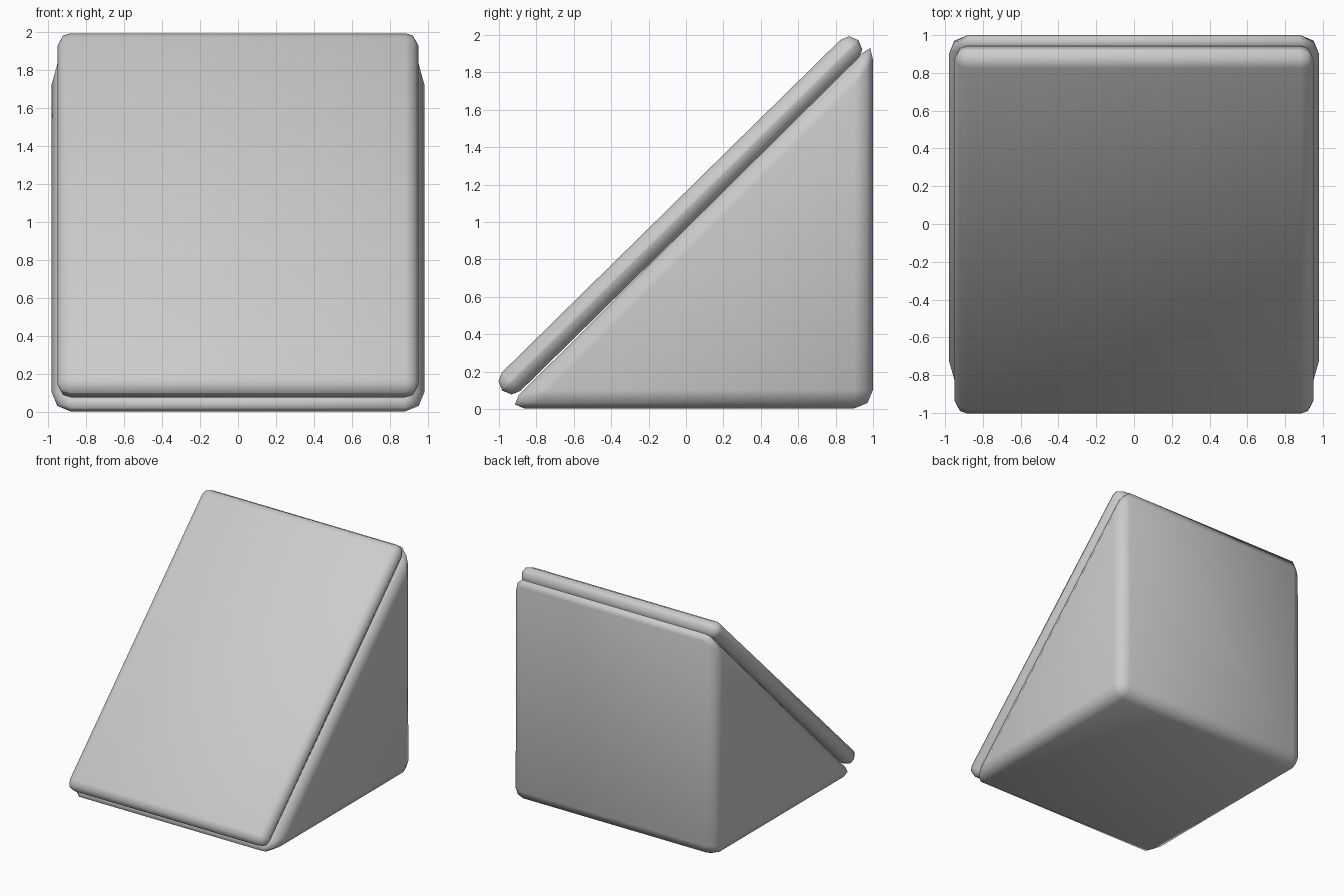
import bpy, bmesh, math
from mathutils import Matrix

if "Cube" in bpy.data.objects:
    bpy.data.objects.remove(bpy.data.objects["Cube"])


def finish(name, bm, width):
    """Turn a bmesh into a smooth object with rounded edges."""
    bmesh.ops.recalc_face_normals(bm, faces=bm.faces)
    bmesh.ops.bevel(bm, geom=bm.edges[:], offset=width, offset_type='OFFSET',
                    segments=2, profile=0.5, affect='EDGES', clamp_overlap=True)
    for f in bm.faces:
        f.smooth = True
    mesh = bpy.data.meshes.new(name)
    bm.to_mesh(mesh)
    bm.free()
    obj = bpy.data.objects.new(name, mesh)
    bpy.context.collection.objects.link(obj)
    return obj


# Wedge body: triangular side profile (y, z) extruded across x
profile = [(-0.965, 0.003), (1.0, 0.003), (1.0, 1.965)]
half = 0.98
bm = bmesh.new()
face = bm.faces.new([bm.verts.new((-half, y, z)) for y, z in profile])
ext = bmesh.ops.extrude_face_region(bm, geom=[face])
bmesh.ops.translate(bm, vec=(2 * half, 0, 0),
                    verts=[v for v in ext["geom"] if isinstance(v, bmesh.types.BMVert)])
finish("wedge_body", bm, 0.1)

# Sloped panel: thin rounded slab lying on the ramp
bm = bmesh.new()
bmesh.ops.create_cube(bm, size=1, matrix=Matrix.Diagonal((1.9, 2.67, 0.14, 1)))
panel = finish("sloped_panel", bm, 0.068)
panel.location = (0, -0.03, 1.035)
panel.rotation_euler.x = math.radians(44.5)
